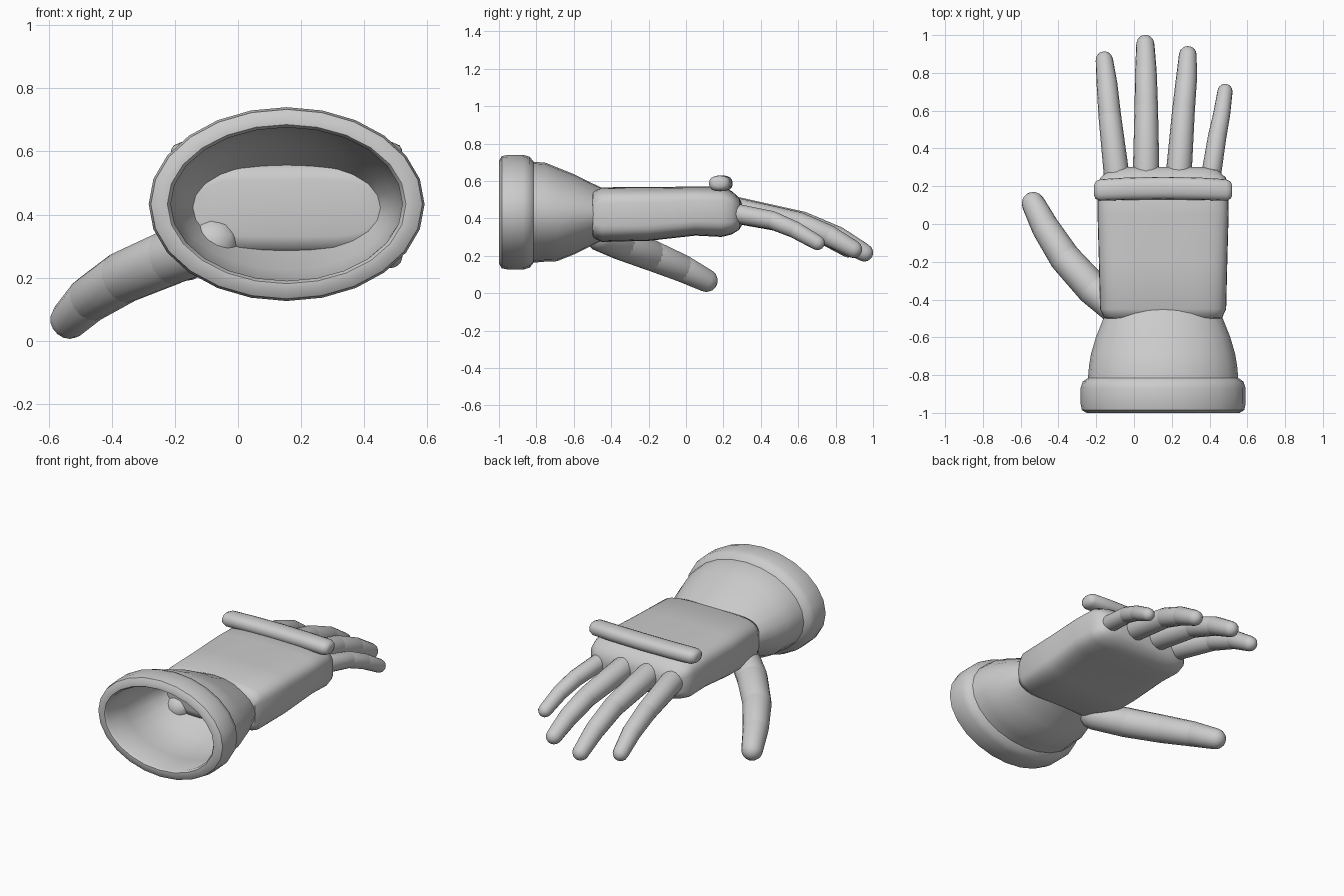
import bpy, math
from mathutils import Vector

if "Cube" in bpy.data.objects:
    bpy.data.objects.remove(bpy.data.objects["Cube"])

grey = bpy.data.materials.new("glove grey")
grey.diffuse_color = (0.6, 0.6, 0.6, 1)
grey.use_nodes = True
grey.node_tree.nodes["Principled BSDF"].inputs["Base Color"].default_value = grey.diffuse_color
CX = 0.154  # centre line of the hand


def loft(name, rings, cap=True, closed=False, angle=40):
    """Skin a list of equal-length point rings into one smooth object."""
    n = len(rings[0])
    verts = [p for r in rings for p in r]
    faces = []
    count = len(rings)
    for i in range(count if closed else count - 1):
        a, b = i * n, ((i + 1) % count) * n
        for j in range(n):
            k = (j + 1) % n
            faces.append((a + j, a + k, b + k, b + j))
    if cap:
        faces.append(tuple(reversed(range(n))))
        faces.append(tuple(range((count - 1) * n, count * n)))
    me = bpy.data.meshes.new(name)
    me.from_pydata(verts, [], faces)
    me.materials.append(grey)
    ob = bpy.data.objects.new(name, me)
    bpy.context.collection.objects.link(ob)
    bpy.ops.object.select_all(action='DESELECT')
    ob.select_set(True)
    bpy.context.view_layer.objects.active = ob
    # consistent outward normals
    bpy.ops.object.mode_set(mode='EDIT')
    bpy.ops.mesh.select_all(action='SELECT')
    bpy.ops.mesh.normals_make_consistent(inside=False)
    bpy.ops.object.mode_set(mode='OBJECT')
    bpy.ops.object.shade_smooth_by_angle(angle=math.radians(angle))
    return ob


def oval(ra, rb, n=24, power=2.0):
    """Points of a superellipse in two dimensions."""
    pts = []
    for i in range(n):
        t = 2 * math.pi * i / n
        c, s = math.cos(t), math.sin(t)
        pts.append((math.copysign(abs(c) ** (2 / power), c) * ra,
                    math.copysign(abs(s) ** (2 / power), s) * rb))
    return pts


def ring_y(y, rx, rz, cz, **kw):
    return [(CX + a, y, cz + b) for a, b in oval(rx, rz, **kw)]


def segment(name, p0, r0, p1, r1, n=16):
    """Tapered capsule between two joint centres."""
    p0, p1 = Vector(p0), Vector(p1)
    d = (p1 - p0).normalized()
    u = d.cross(Vector((0, 0, 1))).normalized()
    v = u.cross(d)
    rings = []
    for c, r, angles in ((p0, r0, (-85, -60, -30, 0)), (p1, r1, (0, 25, 50, 70, 85))):
        for a in angles:
            t = math.radians(a)
            rings.append([c + d * r * math.sin(t) + (u * x + v * z) * math.cos(t)
                          for x, z in oval(r, r, n)])
    return loft(name, rings)


# hollow cuff: rim outside, flared sleeve, then back along the inner wall
cuff = [(-1.0, 0.405, 0.275), (-0.985, 0.430, 0.300), (-0.95, 0.437, 0.307),
        (-0.87, 0.437, 0.307), (-0.835, 0.426, 0.296), (-0.815, 0.398, 0.270),
        (-0.75, 0.392, 0.264), (-0.69, 0.382, 0.251), (-0.60, 0.356, 0.215),
        (-0.50, 0.316, 0.165), (-0.44, 0.285, 0.137),
        (-0.44, 0.265, 0.120), (-0.50, 0.297, 0.148), (-0.60, 0.335, 0.198),
        (-0.70, 0.358, 0.232), (-0.82, 0.367, 0.243), (-0.985, 0.367, 0.243),
        (-1.0, 0.378, 0.252)]
loft("cuff", [ring_y(y, a, b, 0.433 if y < -0.7 else 0.422) for y, a, b in cuff],
     cap=False, closed=True)

# palm: rounded block with softened ends
palm = [(-0.507, 0.270, 0.090, 0.42), (-0.497, 0.312, 0.125, 0.42),
        (-0.45, 0.334, 0.146, 0.42), (-0.20, 0.340, 0.144, 0.424),
        (0.05, 0.347, 0.131, 0.439), (0.19, 0.345, 0.134, 0.435),
        (0.245, 0.332, 0.116, 0.43), (0.285, 0.290, 0.085, 0.425),
        (0.303, 0.210, 0.050, 0.42)]
loft("palm", [ring_y(y, a, b, z, n=40, power=4.2) for y, a, b, z in palm], angle=50)

# knuckle bar across the back of the hand
bar = [(-0.366, 0.025, 0.018), (-0.358, 0.045, 0.032), (-0.335, 0.057, 0.042),
       (-0.2, 0.059, 0.043), (0, 0.060, 0.043)]
bar += [(-x, a, b) for x, a, b in reversed(bar[:-1])]
loft("knuckle_bar",
     [[(CX + x, 0.190 - 0.09 * x * x + p, 0.587 + q)
       for p, q in oval(a, b, 16, 2.4)] for x, a, b in bar], angle=60)

# fingers: knuckle, middle joint, tip centres with radii
fingers = {
    "index": [(-0.090, 0.24, 0.445, 0.068), (-0.128, 0.57, 0.378, 0.060),
              (-0.143, 0.74, 0.315, 0.055), (-0.157, 0.868, 0.237, 0.046)],
    "middle": [(0.064, 0.24, 0.450, 0.071), (0.065, 0.62, 0.375, 0.062),
               (0.063, 0.81, 0.300, 0.057), (0.060, 0.953, 0.217, 0.048)],
    "ring": [(0.235, 0.24, 0.447, 0.069), (0.262, 0.60, 0.375, 0.060),
             (0.277, 0.76, 0.310, 0.056), (0.285, 0.895, 0.235, 0.047)],
    "little": [(0.402, 0.22, 0.435, 0.053), (0.440, 0.46, 0.390, 0.049),
               (0.464, 0.58, 0.340, 0.045), (0.482, 0.702, 0.270, 0.040)],
    "thumb": [(-0.08, -0.46, 0.310, 0.085), (-0.22, -0.34, 0.262, 0.088),
              (-0.365, -0.18, 0.200, 0.083), (-0.468, -0.02, 0.133, 0.074),
              (-0.533, 0.108, 0.068, 0.062)],
}
for name, joints in fingers.items():
    for i, (a, b) in enumerate(zip(joints, joints[1:])):
        segment(f"{name}_segment_{i + 1}", a[:3], a[3], b[:3], b[3])
